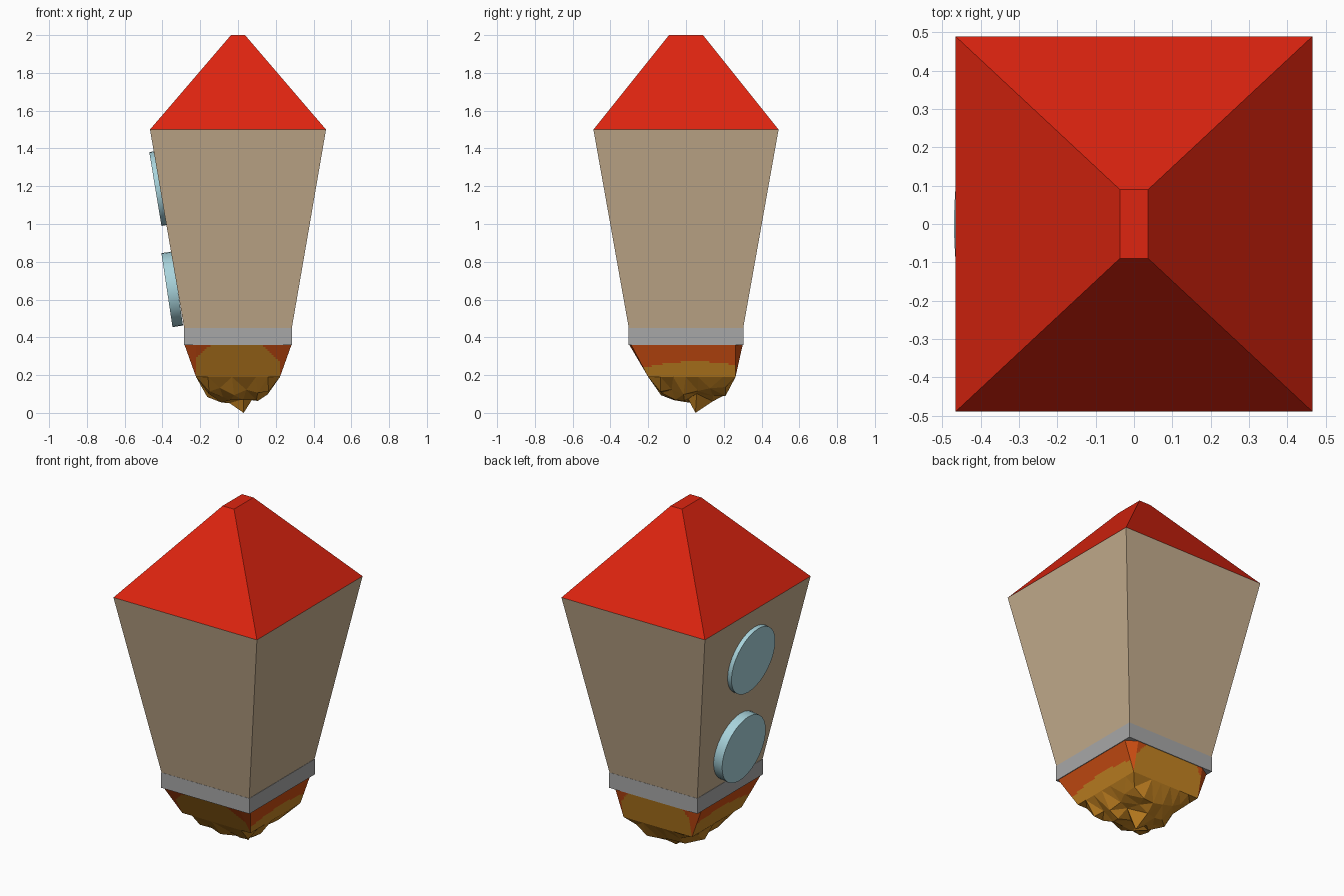
import bpy, bmesh, random
from mathutils import Vector

if "Cube" in bpy.data.objects:
    bpy.data.objects.remove(bpy.data.objects["Cube"])

random.seed(4)


def material(name, rgb):
    m = bpy.data.materials.new(name)
    m.diffuse_color = (*rgb, 1)
    m.use_nodes = True
    m.node_tree.nodes["Principled BSDF"].inputs["Base Color"].default_value = m.diffuse_color
    return m


RED = material("roof red", (0.73, 0.018, 0.005))
TAN = material("tan hull", (0.56, 0.42, 0.27))
GREY = material("grey band", (0.39, 0.39, 0.39))
BLUE = material("pale blue glass", (0.39, 0.65, 0.71))
AMBER = material("amber flame", (0.56, 0.23, 0.016))
ORANGE = material("orange flame", (0.60, 0.075, 0.006))


def finish(name, bm, mats):
    bmesh.ops.remove_doubles(bm, verts=bm.verts, dist=0.0005)
    bmesh.ops.recalc_face_normals(bm, faces=bm.faces)
    mesh = bpy.data.meshes.new(name)
    bm.to_mesh(mesh)
    bm.free()
    for m in mats:
        mesh.materials.append(m)
    ob = bpy.data.objects.new(name, mesh)
    bpy.context.collection.objects.link(ob)
    return ob


def frustum(name, z0, x0, y0, z1, x1, y1, mat):
    bm = bmesh.new()
    rings = [[bm.verts.new((sx * x, sy * y, z)) for sx, sy in ((-1, -1), (1, -1), (1, 1), (-1, 1))]
             for x, y, z in ((x0, y0, z0), (x1, y1, z1))]
    bm.faces.new(rings[0])
    bm.faces.new(rings[1])
    for i in range(4):
        j = (i + 1) % 4
        bm.faces.new((rings[0][i], rings[0][j], rings[1][j], rings[1][i]))
    return finish(name, bm, [mat])


# Hull, roof and collar
frustum("hull", 0.45, 0.285, 0.303, 1.5, 0.466, 0.49, TAN)
frustum("roof", 1.5, 0.466, 0.49, 2.0, 0.037, 0.09, RED)
frustum("collar_band", 0.36, 0.287, 0.304, 0.45, 0.287, 0.304, GREY)

# Round windows on the left wall, given by the centre of their outer face
for name, x, z, lean in (("upper_window", -0.4375, 1.185, 0.165),
                         ("lower_window", -0.376, 0.65, 0.15)):
    normal = Vector((-1, 0, -lean)).normalized()
    depth = 0.056
    bpy.ops.mesh.primitive_cylinder_add(
        vertices=32, radius=0.198, depth=depth,
        location=Vector((x, 0, z)) - normal * depth / 2,
        rotation=normal.to_track_quat('Z', 'Y').to_euler())
    ob = bpy.context.object
    ob.name = name
    ob.data.materials.append(BLUE)
    bpy.ops.object.shade_smooth_by_angle()


# Flame: sloping side panels below the collar
def panel(bm, a, b, c, d, nu, nv):
    a, b, c, d = map(Vector, (a, b, c, d))
    grid = [[bm.verts.new(a.lerp(b, i / nu).lerp(d.lerp(c, i / nu), j / nv))
             for i in range(nu + 1)] for j in range(nv + 1)]
    for j in range(nv):
        for i in range(nu):
            bm.faces.new((grid[j][i], grid[j][i + 1], grid[j + 1][i + 1], grid[j + 1][i]))


T, B = 0.36, 0.19
X, YF, YB = 0.222, -0.2, 0.262
top = [(-X, -.3, T), (X, -.3, T), (.283, -.29, T), (.283, YB, T),
       (X, .3, T), (-X, .3, T), (-.283, YB, T), (-.283, -.29, T)]
bottom = [(-X, YF, B), (X, YF, B), (X, YF, B), (X, YB, B),
          (X, YB, B), (-X, YB, B), (-X, YB, B), (-X, YF, B)]
bm = bmesh.new()
for i in range(8):
    j = (i + 1) % 8
    if i % 2 == 0:
        panel(bm, top[i], top[j], bottom[j], bottom[i], 40, 16)
    else:
        bm.faces.new([bm.verts.new(p) for p in (top[i], top[j], bottom[i])])
for f in bm.faces:
    c = f.calc_center_median()
    hot = (c.x + 0.01) ** 2 + 0.19 * (c.y - 0.05) ** 2 + 0.51 * c.z ** 2
    f.material_index = 1 if hot > 0.106 else 0
finish("flame_sides", bm, [AMBER, ORANGE])

# Flame: jagged dome at the bottom
bm = bmesh.new()
N = 7
grid = []
for j in range(N + 1):
    row = []
    for i in range(N + 1):
        u, v = 2 * i / N - 1, 2 * j / N - 1
        h = max(0, (1 - u * u) * (1 - v * v)) ** 0.5
        inner = 1 if h > 0 else 0
        jit = [random.uniform(-1, 1) * inner for _ in range(3)]
        row.append(bm.verts.new((X * u + 0.015 * jit[0],
                                 (YF + YB) / 2 + (YB - YF) / 2 * v + 0.015 * jit[1],
                                 max(0.04, B - 0.125 * h + 0.024 * jit[2]))))
    grid.append(row)
for j in range(N):
    for i in range(N):
        bm.faces.new((grid[j][i], grid[j][i + 1], grid[j + 1][i + 1], grid[j + 1][i]))
tip = min(bm.verts, key=lambda p: (p.co.xy - Vector((0.03, 0.05))).length)
tip.co = (0.03, 0.05, 0)
bmesh.ops.triangulate(bm, faces=bm.faces)
finish("flame_tip", bm, [AMBER])
